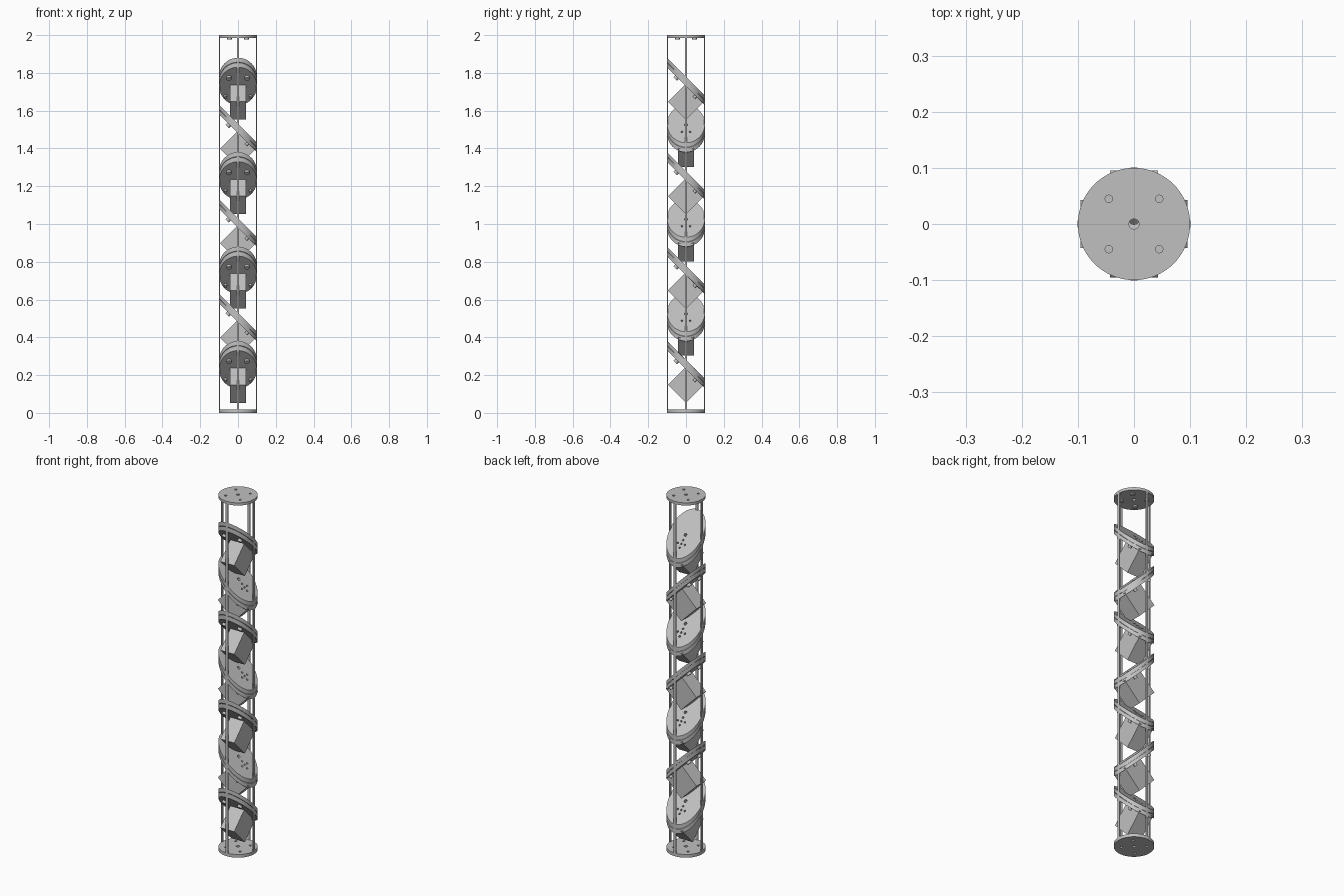
import bpy, bmesh, math
from mathutils import Matrix, Vector

old = bpy.data.objects.get("Cube")
if old:
    bpy.data.objects.remove(old)

grey = bpy.data.materials.new("light grey metal")
grey.use_nodes = True
COLOUR = (0.53, 0.53, 0.53, 1)
grey.diffuse_color = COLOUR
grey.node_tree.nodes["Principled BSDF"].inputs["Base Color"].default_value = COLOUR

R = 0.1
TILT = Matrix.Rotation(math.radians(-45), 4, 'X')   # local z becomes the mirror normal
SHEAR = Matrix(((1, 0, 0, 0), (0, 1, 0, 0), (0, -1, 1, 0), (0, 0, 0, 1)))


def add_object(name, bm):
    bmesh.ops.recalc_face_normals(bm, faces=bm.faces)
    mesh = bpy.data.meshes.new(name)
    bm.to_mesh(mesh)
    bm.free()
    mesh.materials.append(grey)
    obj = bpy.data.objects.new(name, mesh)
    bpy.context.scene.collection.objects.link(obj)
    return obj


def cylinder(bm, radius, low, high, matrix=Matrix(), sides=64):
    place = matrix @ Matrix.Translation((0, 0, (low + high) / 2))
    bmesh.ops.create_cone(bm, cap_ends=True, segments=sides, radius1=radius,
                          radius2=radius, depth=high - low, matrix=place)


def box(bm, size, matrix):
    bmesh.ops.create_cube(bm, size=1, matrix=matrix @ Matrix.Diagonal((*size, 1)))


def drill(obj, holes):
    """Cut round holes, each given as (matrix, radius)."""
    bm = bmesh.new()
    for matrix, radius in holes:
        cylinder(bm, radius, -0.06, 0.06, matrix, 20)
    cutter = add_object("hole_cutter", bm)
    cutter.hide_render = True
    mod = obj.modifiers.new("holes", 'BOOLEAN')
    mod.operation = 'DIFFERENCE'
    mod.solver = 'EXACT'
    mod.object = cutter
    graph = bpy.context.evaluated_depsgraph_get()
    mesh = bpy.data.meshes.new_from_object(obj.evaluated_get(graph))
    obj.modifiers.clear()
    obj.data = mesh
    bpy.data.objects.remove(cutter)


def smooth(obj):
    bpy.ops.object.select_all(action='DESELECT')
    obj.select_set(True)
    bpy.context.view_layer.objects.active = obj
    bpy.ops.object.shade_smooth_by_angle(angle=math.radians(30))


corners = [(x, y) for x in (-0.045, 0.045) for y in (-0.045, 0.045)]

# End plates with a centre hole and four bolt holes
for name, low, high in (("bottom_plate", 0, 0.018), ("top_plate", 1.985, 2)):
    bm = bmesh.new()
    cylinder(bm, R, low, high)
    plate = add_object(name, bm)
    drill(plate, [(Matrix.Translation((0, 0, low)), 0.009)] +
          [(Matrix.Translation((x, y, low)), 0.0065) for x, y in corners])
    smooth(plate)

# Bolt heads under the top plate
bm = bmesh.new()
for x, y in corners:
    cylinder(bm, 0.012, 1.977, 1.985, Matrix.Translation((x, y, 0)), 20)
smooth(add_object("top_plate_bolts", bm))

# Four upright strips joining the plates
for i, side in enumerate(("left", "back", "right", "front")):
    bm = bmesh.new()
    turn = Matrix.Rotation(i * math.pi / 2, 4, 'Z')
    box(bm, (0.005, 0.013, 1.975), turn @ Matrix.Translation((0.098, 0, 0.9975)))
    add_object(side + "_rail", bm)

# Tilted mirror: an upright cylinder sliced at 45 degrees
bm = bmesh.new()
cylinder(bm, R, 0.027, 0.05, SHEAR)
mirror = add_object("mirror", bm)
pattern = [(0, 0), (0.022, 0), (-0.022, 0), (0, 0.022), (0, -0.022)]
centre = Vector((0, 0, 0.04))
holes = [(Matrix.Translation(centre) @ TILT, 0.008)]
for x, v in pattern:
    spot = centre + TILT @ Vector((x, 0.052 + v, 0))
    holes.append((Matrix.Translation(spot) @ TILT, 0.005))
drill(mirror, holes)

# Backing plate with a narrow recessed seam under the mirror
bm = bmesh.new()
cylinder(bm, R, 0, 0.024, SHEAR)
backing = add_object("backing_plate", bm)
bm = bmesh.new()
cylinder(bm, 0.094, 0.02, 0.0275, SHEAR)
seam = add_object("seam_spacer", bm)

# Bolts below the backing plate
bm = bmesh.new()
for x, y, radius in ((0.048, -0.047, 0.013), (0.066, 0.052, 0.009)):
    for sign in (-1, 1):
        spot = Matrix.Translation((sign * x, y, -y)) @ TILT
        cylinder(bm, radius, -0.014, 0.005, spot, 20)
bolts = add_object("backing_bolts", bm)

# Motor block fixed under the backing plate
bm = bmesh.new()
box(bm, (0.086, 0.135, 0.135), Matrix.Translation((0, 0, -0.082)) @ TILT)
motor = add_object("motor_block", bm)

# Stack seven units, every other one turned a quarter
parts = (mirror, backing, seam, bolts, motor)
for part in parts:
    if part is not motor:
        smooth(part)
for i in range(7):
    for part in parts:
        unit = part if i == 0 else part.copy()
        if i:
            bpy.context.scene.collection.objects.link(unit)
        unit.location.z = 0.23 + 0.25 * i
        unit.rotation_euler.z = -math.pi / 2 * (i % 2)
